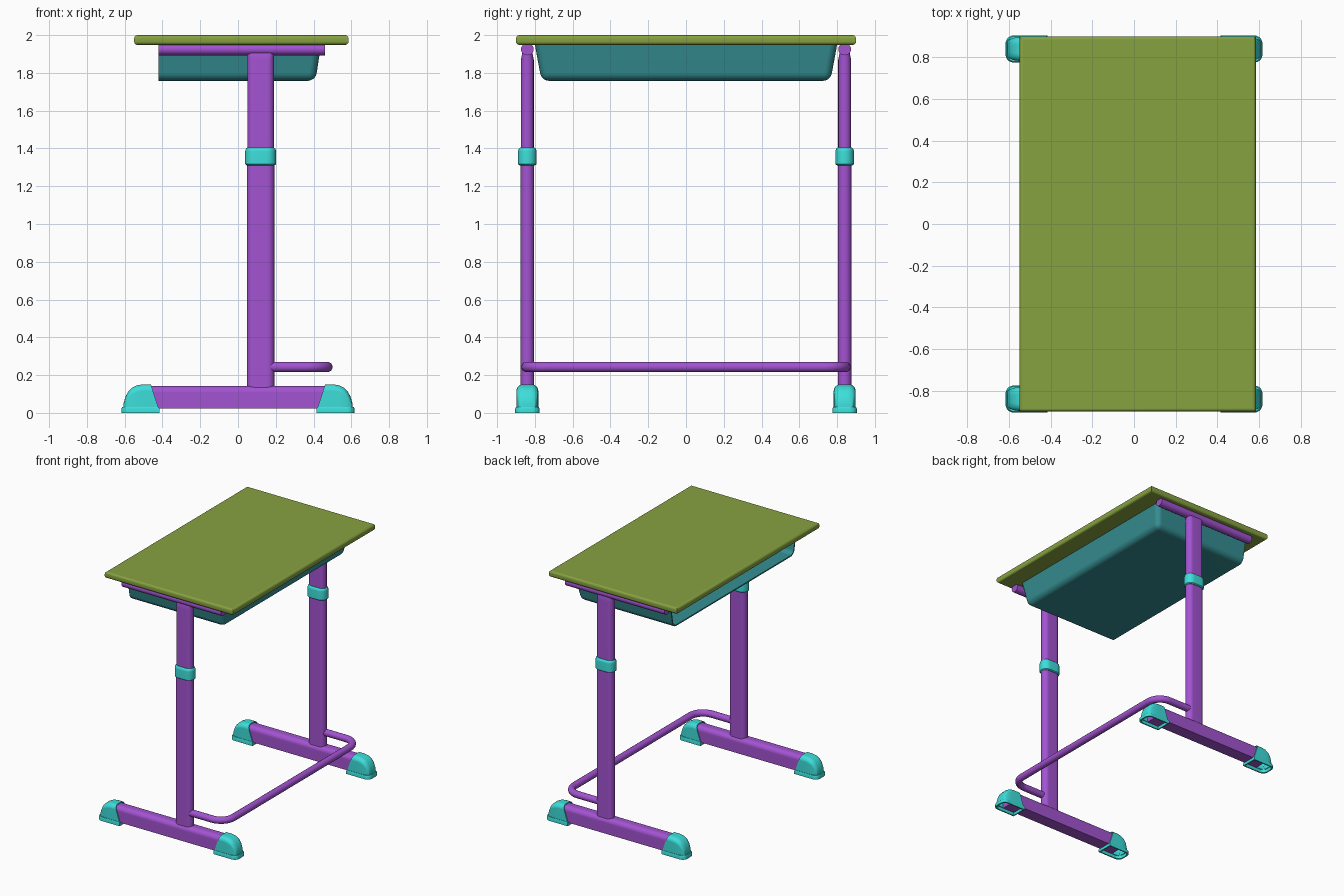
import bpy, bmesh
from math import sin, cos, pi

if "Cube" in bpy.data.objects:
    bpy.data.objects.remove(bpy.data.objects["Cube"])


def material(name, rgb):
    m = bpy.data.materials.new(name)
    m.diffuse_color = (*rgb, 1)
    m.use_nodes = True
    m.node_tree.nodes["Principled BSDF"].inputs["Base Color"].default_value = m.diffuse_color
    return m


GREEN = material("green_top", (0.243, 0.362, 0.052))
PURPLE = material("purple_metal", (0.367, 0.087, 0.64))
CYAN = material("cyan_plastic", (0.047, 0.73, 0.70))
TEAL = material("teal_tray", (0.036, 0.274, 0.29))


def finish(name, bm, mat, thick=0, angle=35):
    """Turn the bmesh into a smooth-shaded object, optionally as a thin shell."""
    bmesh.ops.recalc_face_normals(bm, faces=bm.faces)
    me = bpy.data.meshes.new(name)
    bm.to_mesh(me)
    bm.free()
    ob = bpy.data.objects.new(name, me)
    bpy.context.collection.objects.link(ob)
    me.materials.append(mat)
    bpy.ops.object.select_all(action="DESELECT")
    ob.select_set(True)
    bpy.context.view_layer.objects.active = ob
    if thick:
        mod = ob.modifiers.new("Shell", "SOLIDIFY")
        mod.thickness = thick
        mod.offset = -1
        bpy.ops.object.modifier_apply(modifier=mod.name)
    bpy.ops.object.shade_smooth_by_angle(angle=angle * pi / 180)
    ob.modifiers.new("Flat faces stay flat", "WEIGHTED_NORMAL").keep_sharp = True
    return ob


def loft(rings, closed=True, caps=(True, True), wrap=False):
    """Skin a list of equal-length point rings."""
    bm = bmesh.new()
    vs = [[bm.verts.new(p) for p in r] for r in rings]
    n = len(rings[0])
    for k in range(len(vs) if wrap else len(vs) - 1):
        a, b = vs[k], vs[(k + 1) % len(vs)]
        for i in range(n if closed else n - 1):
            j = (i + 1) % n
            bm.faces.new((a[i], a[j], b[j], b[i]))
    if caps[0]:
        bm.faces.new(vs[0])
    if caps[1]:
        bm.faces.new(vs[-1])
    return bm


def arch(w, h, z0, r=0.035, seg=6):
    """Open (y, z) outline: straight sides with rounded top corners."""
    r = min(r, w, h - z0)
    pts = [(w, z0)]
    for side in (0, 1):
        for i in range(seg + 1):
            a = pi / 2 * (side + i / seg)
            pts.append(((w - r) * (1 - 2 * side) + r * cos(a), h - r + r * sin(a)))
    return pts + [(-w, z0)]


def stadium(cx, cy, hx, hy, z, seg=8):
    """Flat-oval ring, long along x."""
    pts = []
    for side in (1, -1):
        for i in range(seg + 1):
            a = -pi / 2 + pi * i / seg + (0 if side == 1 else pi)
            pts.append((cx + side * (hx - hy) + hy * cos(a), cy + hy * sin(a), z))
    return pts


def flange_loop(sx, cy, inset, z):
    """Foot outline with the outer corners rounded."""
    w, x0, x1, r = 0.065 - inset, 0.415 + inset, 0.617 - inset, 0.04
    pts = [(x0, -w)]
    for c, a0 in ((-1, -pi / 2), (1, 0)):
        for i in range(6):
            a = a0 + pi / 2 * i / 5
            pts.append((x1 - r + r * cos(a), c * (w - r) + r * sin(a)))
    pts.append((x0, w))
    return [(sx * x, cy + y, z) for x, y in pts]


# Desktop with rolled edges
bm = bmesh.new()
bmesh.ops.create_cube(bm, size=1)
for v in bm.verts:
    v.co = (0.0175 + v.co.x * 1.135, v.co.y * 1.8, 1.974 + v.co.z * 0.052)
flat = [e for e in bm.edges if abs(e.verts[0].co.z - e.verts[1].co.z) < 0.01]
bmesh.ops.bevel(bm, geom=flat, offset=0.018, segments=4, profile=0.5, affect="EDGES")
finish("desktop", bm, GREEN)

# Book tray, open above (under the desktop) and on the sitting side
bm = bmesh.new()
t = [bm.verts.new(p) for p in ((-.42, -.8, 1.95), (.44, -.8, 1.95), (.44, .8, 1.95), (-.42, .8, 1.95))]
b = [bm.verts.new(p) for p in ((-.42, -.765, 1.758), (.41, -.765, 1.758), (.41, .765, 1.758), (-.42, .765, 1.758))]
bm.faces.new(b)
for i in range(3):
    bm.faces.new((t[i], t[i + 1], b[i + 1], b[i]))
inner = [e for e in bm.edges if len(e.link_faces) == 2]
bmesh.ops.bevel(bm, geom=inner, offset=0.04, segments=5, profile=0.5, affect="EDGES")
finish("book_tray", bm, TEAL, thick=0.01)

for s, side in ((-1, "front"), (1, "back")):
    cy = s * 0.84
    # Support tube under the desktop
    rings = [[(x, cy + 0.034 * cos(2 * pi * i / 16), 1.925 + 0.032 * sin(2 * pi * i / 16))
              for i in range(16)] for x in (-0.42, 0.46)]
    finish(side + "_top_rail", loft(rings), PURPLE)

    # Telescopic post and its collar
    finish(side + "_lower_post", loft([stadium(0.12, cy, 0.073, 0.036, z) for z in (0.1, 1.36)]), PURPLE)
    finish(side + "_upper_post", loft([stadium(0.12, cy, 0.071, h, z) for h, z in
                                       ((0.034, 1.34), (0.034, 1.87), (0.026, 1.91), (0.02, 1.925))]), PURPLE)
    collar = [(0.008, 1.311), (0, 1.317), (0, 1.385), (0.004, 1.398), (0.012, 1.405)]
    finish(side + "_collar", loft([stadium(0.12, cy, 0.082 - d, 0.049 - d, z) for d, z in collar]), CYAN)

    # Floor bar
    bar = arch(0.05, 0.143, 0.022)
    finish(side + "_floor_bar", loft([[(x, cy + y, z) for y, z in bar] for x in (-0.53, 0.53)]), PURPLE)

    # Hollow end caps with a flange at the floor
    for sx, end in ((-1, "left"), (1, "right")):
        stations = [(0.42, .058, .151, .33), (0.505, .058, .151, 0), (0.535, .058, .146, 0),
                    (0.562, .056, .133, 0), (0.582, .052, .112, 0), (0.596, .046, .085, 0),
                    (0.606, .038, .05, 0)]
        rings = [[(sx * (x + k * (z - 0.025)), cy + y, z) for y, z in arch(w, h, 0.025)]
                 for x, w, h, k in stations]
        name = side + "_" + end
        finish(name + "_foot_cap", loft(rings, closed=False, caps=(False, True)), CYAN, thick=0.007, angle=45)
        rings = [flange_loop(sx, cy, d, z) for d, z in ((0, 0), (0, .022), (.004, .03), (.01, .03), (.01, 0))]
        finish(name + "_foot_flange", loft(rings, caps=(False, False), wrap=True), CYAN)

# Bent footrest tube joining both posts
R, X, Y, r = 0.11, 0.474, 0.845, 0.027
path = [(0.15, -Y, 0, -1)]
for c, a0 in ((-1, -pi / 2), (1, 0)):
    for i in range(9):
        a = a0 + pi / 2 * i / 8
        path.append((X - R + R * cos(a), c * (Y - R) + R * sin(a), cos(a), sin(a)))
path.append((0.15, Y, 0, 1))
rings = [[(x + nx * r * cos(2 * pi * i / 14), y + ny * r * cos(2 * pi * i / 14), 0.243 + r * sin(2 * pi * i / 14))
          for i in range(14)] for x, y, nx, ny in path]
finish("footrest", loft(rings), PURPLE)
